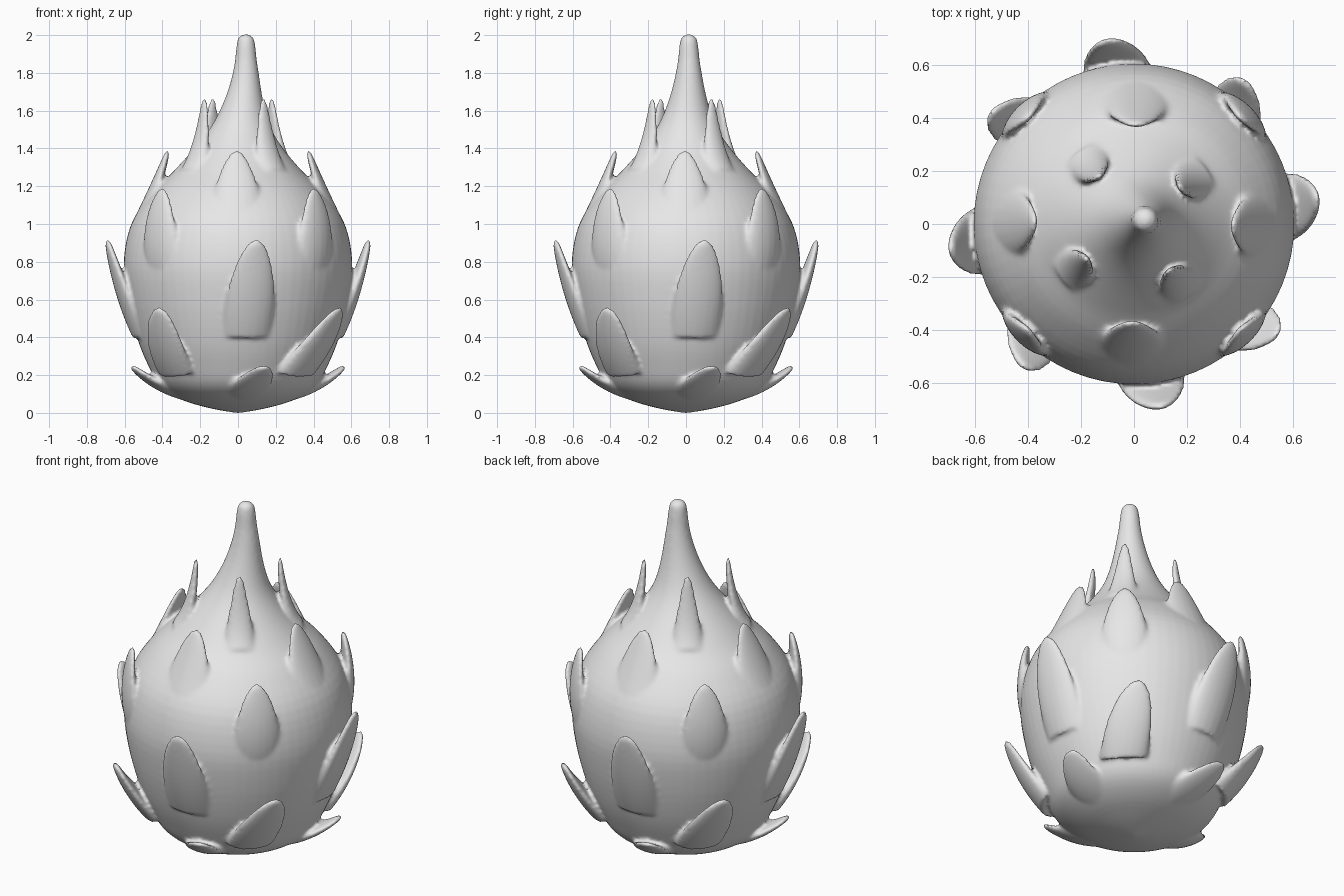
import bpy, bmesh, math

if "Cube" in bpy.data.objects:
    bpy.data.objects.remove(bpy.data.objects["Cube"])

skin = bpy.data.materials.new("plain_grey")
skin.use_nodes = True
skin.diffuse_color = (0.8, 0.8, 0.8, 1)
skin.node_tree.nodes["Principled BSDF"].inputs["Base Color"].default_value = skin.diffuse_color

bm = bmesh.new()


def loft(rings):
    """Skin a list of point rings and cap both ends."""
    loops = [[bm.verts.new(p) for p in ring] for ring in rings]
    n = len(loops[0])
    for a, b in zip(loops, loops[1:]):
        for i in range(n):
            bm.faces.new((a[i], a[(i + 1) % n], b[(i + 1) % n], b[i]))
    bm.faces.new(loops[0][::-1])
    bm.faces.new(loops[-1])


def smooth_profile(points, steps=4):
    """Catmull-Rom interpolation of a short profile."""
    pts = [points[0]] + points + [points[-1]]
    out = []
    for a, b, c, d in zip(pts, pts[1:], pts[2:], pts[3:]):
        for k in range(steps):
            t = k / steps
            out.append([0.5 * (2*q + (r-p)*t + (2*p - 5*q + 4*r - s)*t*t
                               + (3*q - p - 3*r + s)*t**3)
                        for p, q, r, s in zip(a, b, c, d)])
    return out + [points[-1]]


# Bulb with a slightly bent spout: radius, height
profile = [(0.01, 0), (0.15, 0.025), (0.3, 0.07), (0.41, 0.14), (0.475, 0.25),
           (0.535, 0.4), (0.585, 0.6), (0.605, 0.8), (0.565, 1.0), (0.46, 1.16),
           (0.34, 1.28), (0.235, 1.4), (0.165, 1.5), (0.12, 1.6), (0.085, 1.72),
           (0.06, 1.85), (0.05, 1.94), (0.04, 1.985), (0.015, 2.003)]
SIDES = 64
body = []
for r, z in smooth_profile(profile):
    bend = max(0, min(1, (z - 1.3) / 0.55))
    bend = bend * bend * (3 - 2 * bend)
    body.append([(0.042 * bend + r * math.cos(2 * math.pi * i / SIDES),
                  0.015 * bend + r * math.sin(2 * math.pi * i / SIDES), z)
                 for i in range(SIDES)])
loft(body)


def scale(azimuth, lean, start, bend, tip, width, thick, power):
    """One leaf-like scale that grows out of the bulb along a curved path."""
    rings = []
    steps = 24
    for k in range(steps + 1):
        s = k / steps
        r, z = [(1-s)**2 * a + 2*s*(1-s) * b + s*s * c for a, b, c in zip(start, bend, tip)]
        dr, dz = [2*(1-s) * (b-a) + 2*s * (c-b) for a, b, c in zip(start, bend, tip)]
        length = math.hypot(dr, dz)
        nr, nz = dz / length, -dr / length
        taper = max(0.0, 1 - s**power) ** 0.6
        w = width * taper + 0.006
        t = thick * (0.35 + 0.65 * (1 - s)) * (taper ** 0.4) + 0.004
        ring = []
        for i in range(20):
            a = 2 * math.pi * i / 20
            rr = r + nr * t * math.sin(a)
            az = math.radians(azimuth + lean * (s - 1)) + w * math.cos(a) / r
            ring.append((rr * math.cos(az), rr * math.sin(az), z + nz * t * math.sin(a)))
        rings.append(ring)
    loft(rings)


# Tiers of four: azimuth, lean, path start, bend, tip, half width, thickness, taper
tiers = [
    (-76, 8, (0.3, 0.11), (0.45, 0.14), (0.585, 0.25), 0.11, 0.035, 3),
    (-38, 9, (0.46, 0.22), (0.59, 0.35), (0.685, 0.56), 0.125, 0.045, 3),
    (-82, 3, (0.51, 0.42), (0.625, 0.62), (0.7, 0.92), 0.13, 0.05, 3),
    (-45, 0, (0.56, 0.78), (0.615, 0.96), (0.565, 1.19), 0.125, 0.045, 2.2),
    (-91, 0, (0.5, 1.02), (0.44, 1.18), (0.37, 1.39), 0.14, 0.045, 1.6),
    (-53, 0, (0.31, 1.27), (0.235, 1.4), (0.222, 1.67), 0.085, 0.04, 1.0),
]
for azimuth, *shape in tiers:
    for quarter in range(4):
        scale(azimuth + 90 * quarter, *shape)

mesh = bpy.data.meshes.new("scaly_bulb")
bmesh.ops.recalc_face_normals(bm, faces=bm.faces)
bm.to_mesh(mesh)
bm.free()
mesh.materials.append(skin)
bulb = bpy.data.objects.new("scaly_bulb", mesh)
bpy.context.collection.objects.link(bulb)

# Fuse the scales into the bulb and soften the joins
remesh = bulb.modifiers.new("fuse", "REMESH")
remesh.mode = "VOXEL"
remesh.voxel_size = 0.011
remesh.use_smooth_shade = True
soften = bulb.modifiers.new("soften", "SMOOTH")
soften.factor = 0.5
soften.iterations = 6
